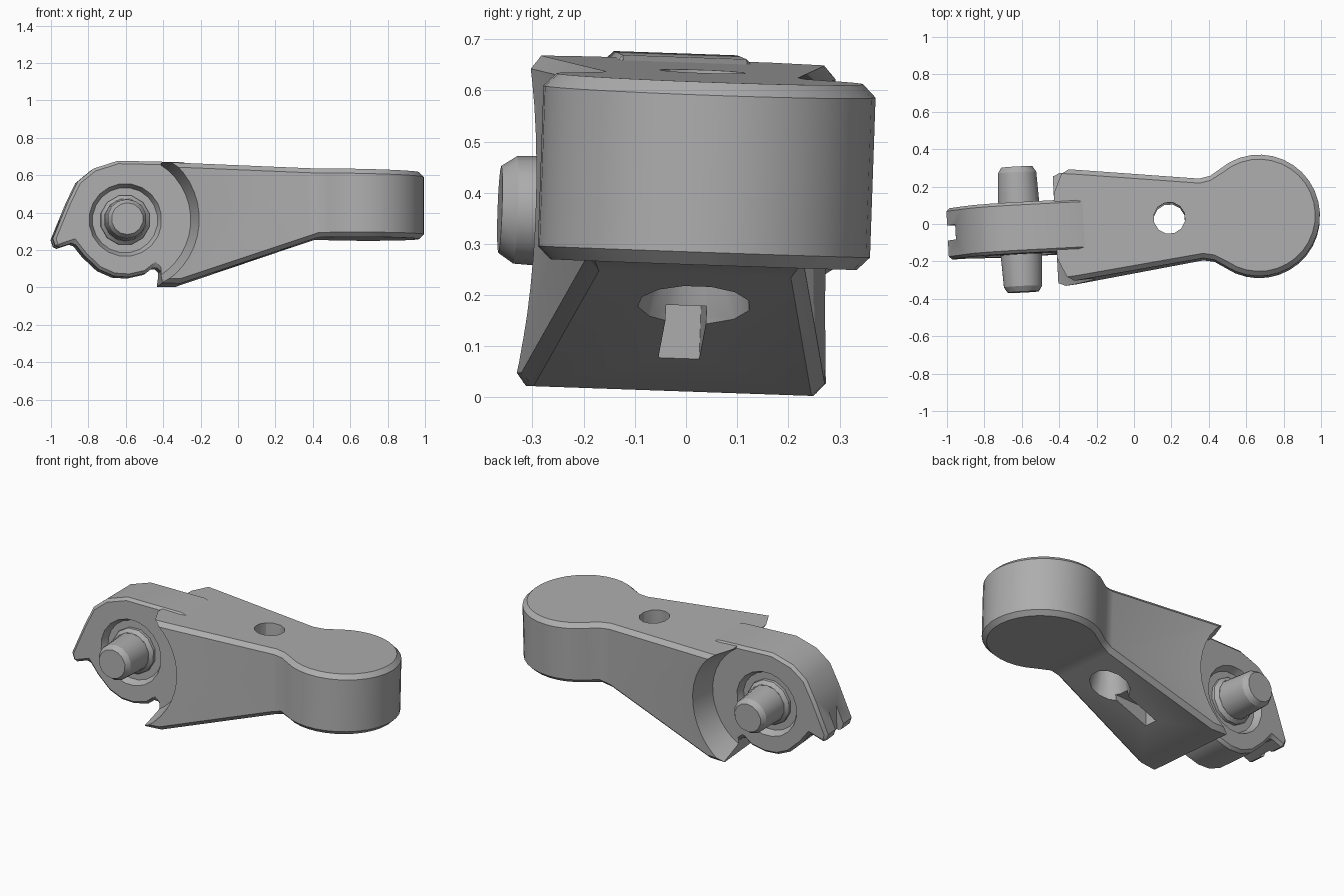
import bpy, bmesh
from math import sin, cos, pi, radians
from mathutils import Matrix, Vector

cube = bpy.data.objects.get("Cube")
if cube:
    bpy.data.objects.remove(cube, do_unlink=True)

grey = bpy.data.materials.new("metal_grey")
grey.use_nodes = True
grey.diffuse_color = (0.42, 0.42, 0.42, 1)
grey.node_tree.nodes["Principled BSDF"].inputs["Base Color"].default_value = grey.diffuse_color

PIVOT = Vector((-0.61, 0, 0.355))
ALONG_Y = Matrix.Translation(PIVOT) @ Matrix.Rotation(-pi / 2, 4, 'X')
ALONG_Y_NEG = Matrix.Translation(PIVOT) @ Matrix.Rotation(pi / 2, 4, 'X')
# The whole part sits slightly skewed
POSE = (Matrix.Translation((0, -0.01, 0)) @ Matrix.Rotation(radians(-2), 4, 'X')
        @ Matrix.Rotation(radians(3), 4, 'Z'))


def make(name, bm):
    bmesh.ops.recalc_face_normals(bm, faces=bm.faces)
    mesh = bpy.data.meshes.new(name)
    bm.to_mesh(mesh)
    bm.free()
    obj = bpy.data.objects.new(name, mesh)
    bpy.context.collection.objects.link(obj)
    mesh.materials.append(grey)
    return obj


def turned(name, profile, matrix, sides):
    """Solid of revolution from (radius, height) points."""
    bm = bmesh.new()
    rings = [[bm.verts.new((r * cos(2 * pi * (i + .5) / sides),
                            r * sin(2 * pi * (i + .5) / sides), h)) for i in range(sides)]
             for r, h in profile]
    for a, b in zip(rings, rings[1:]):
        for i in range(sides):
            j = (i + 1) % sides
            bm.faces.new((a[i], a[j], b[j], b[i]))
    bm.faces.new(rings[0])
    bm.faces.new(rings[-1])
    bm.transform(matrix)
    return make(name, bm)


def box(name, low, high):
    bm = bmesh.new()
    bmesh.ops.create_cube(bm, size=1)
    low, high = Vector(low), Vector(high)
    bm.transform(Matrix.Translation((low + high) / 2) @ Matrix.Diagonal((high - low).to_4d()))
    return make(name, bm)


def apply_modifiers(obj):
    bpy.context.view_layer.update()
    deps = bpy.context.evaluated_depsgraph_get()
    mesh = bpy.data.meshes.new_from_object(obj.evaluated_get(deps))
    obj.modifiers.clear()
    obj.data = mesh


def cut(obj, cutters):
    for c in cutters:
        mod = obj.modifiers.new("cut", 'BOOLEAN')
        mod.operation, mod.solver, mod.object = 'DIFFERENCE', 'EXACT', c
        apply_modifiers(obj)
        bpy.data.objects.remove(c, do_unlink=True)


def lerp(x, points):
    for (x0, v0), (x1, v1) in zip(points, points[1:]):
        if x <= x1:
            return v0 + (v1 - v0) * (x - x0) / (x1 - x0)
    return points[-1][1]


# Arm: keyhole outline with chamfered rims, top and bottom heights follow x
TOP = [(-0.42, 0.66), (0.42, 0.63), (1, 0.617)]
BOTTOM = [(-0.42, 0.012), (-0.32, 0.012), (0.42, 0.262), (1, 0.26)]
CH, RADIUS, HEAD_X = 0.025, 0.325, 0.67
outer = [(-0.42, 0.306), (-0.32, 0.297), (0.36, 0.213), (0.42, 0.225)]
inner = [(x, y - CH) for x, y in outer]
STEPS = 12
for k in range(STEPS + 1):
    a = radians(127) * (1 - k / STEPS)
    for ring, r in ((outer, RADIUS), (inner, RADIUS - CH)):
        ring.append((HEAD_X + r * cos(a), r * sin(a)))
n = len(outer)


def mirrored(half):
    return half + [(x, -y) for x, y in reversed(half[:-1])]


bm = bmesh.new()
loops = []
for half, heights, shift in ((inner, TOP, 0), (outer, TOP, -CH),
                             (outer, BOTTOM, CH), (inner, BOTTOM, 0)):
    loops.append([bm.verts.new((x, y, lerp(x, heights) + shift)) for x, y in mirrored(half)])
count = 2 * n - 1
for a, b in zip(loops, loops[1:]):
    for i in range(count):
        j = (i + 1) % count
        bm.faces.new((a[i], a[j], b[j], b[i]))
for loop in (loops[0], loops[-1]):
    for i in range(n - 1):
        strip = [loop[i], loop[i + 1], loop[count - 2 - i], loop[count - 1 - i]]
        bm.faces.new(list(dict.fromkeys(strip)))
arm = make("arm", bm)

# Curved clearance beside the hinge, cross hole with flared mouth, and slot below
HALF = 0.137
cut(arm, [turned("clearance", [(0.35, HALF), (0.43, 0.45)], m, 40)
          for m in (ALONG_Y, ALONG_Y_NEG)])
hole_at = Matrix.Translation((0.19, 0.01, 0))
cut(arm, [turned("hole", [(0.14, 0.05), (0.085, 0.3), (0.085, 0.9)], hole_at, 12),
          box("slot", (-0.13, -0.04, -0.1), (0.15, 0.04, 0.18))])

# Hinge plate: rounded lug with a hooked lip
lug = [(-0.2, 0.63), (-0.3, 0.665), (-0.65, 0.672), (-0.78, 0.63), (-0.865, 0.56),
       (-0.92, 0.445), (-0.998, 0.255), (-0.98, 0.203), (-0.885, 0.235), (-0.83, 0.165),
       (-0.75, 0.09), (-0.67, 0.055), (-0.59, 0.05), (-0.5, 0.07), (-0.45, 0.11),
       (-0.41, 0.07), (-0.2, 0.12)]
bm = bmesh.new()
face = bm.faces.new([bm.verts.new((x, -HALF, z)) for x, z in lug])
moved = bmesh.ops.extrude_face_region(bm, geom=[face])["geom"]
bmesh.ops.translate(bm, vec=(0, 2 * HALF, 0),
                    verts=[v for v in moved if isinstance(v, bmesh.types.BMVert)])
plate = make("hinge_plate", bm)
bevel = plate.modifiers.new("rim", 'BEVEL')
bevel.width, bevel.segments, bevel.limit_method = 0.016, 1, 'ANGLE'
bevel.angle_limit = radians(70)
apply_modifiers(plate)
cut(plate, [turned("recess", [(0.175, HALF - 0.04), (0.205, HALF + 0.02)], m, 20)
            for m in (ALONG_Y, ALONG_Y_NEG)])
cut(plate, [box("notch", (-1.1, -0.035, 0), (-0.955, 0.045, 0.6))])

# Pin and its collar
collar = turned("pin_collar", [(0.115, -0.135), (0.135, -0.115),
                               (0.135, 0.115), (0.115, 0.135)], ALONG_Y, 12)
pin = turned("pin", [(0.085, -0.335), (0.105, -0.305), (0.115, -0.1),
                     (0.115, 0.1), (0.105, 0.305), (0.085, 0.335)], ALONG_Y, 14)

# Pose and shade every part
bpy.ops.object.select_all(action='DESELECT')
for part in (arm, plate, collar, pin):
    part.data.transform(POSE)
    part.select_set(True)
    bpy.context.view_layer.objects.active = part
bpy.ops.object.shade_smooth_by_angle(angle=radians(30))
